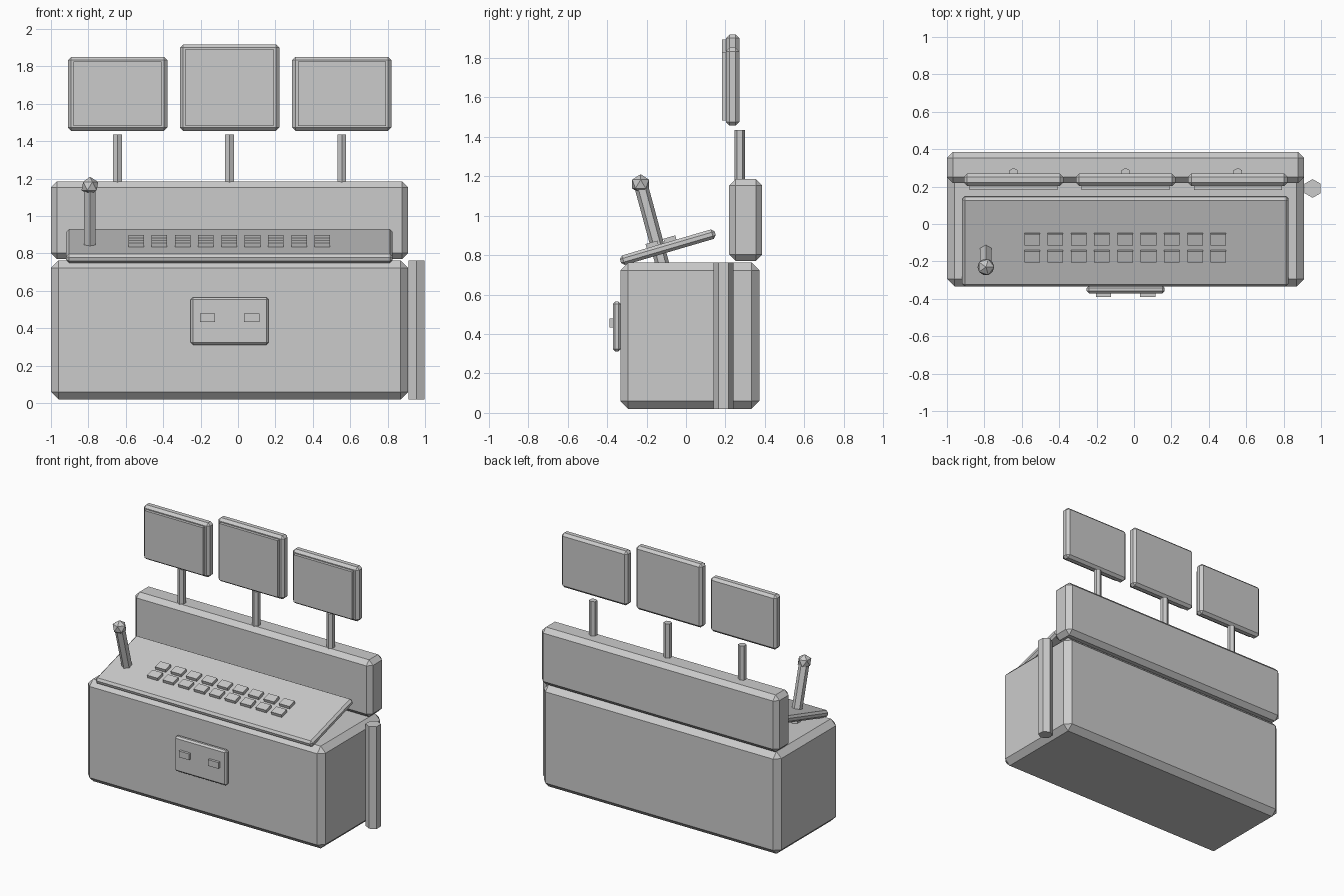
import bpy, math
from mathutils import Vector, Matrix

if "Cube" in bpy.data.objects:
    bpy.data.objects.remove(bpy.data.objects["Cube"])


def finish(obj, name, bevel=0.0):
    obj.name = name
    if bevel:
        m = obj.modifiers.new("chamfer", "BEVEL")
        m.width = bevel
        m.segments = 1
        m.limit_method = "NONE"
    return obj


def box(name, lo, hi, bevel=0.0):
    """Axis-aligned box between two corners."""
    lo, hi = Vector(lo), Vector(hi)
    bpy.ops.mesh.primitive_cube_add(size=1, location=(lo + hi) / 2)
    obj = bpy.context.object
    obj.data.transform(Matrix.Diagonal((*(hi - lo), 1)))
    return finish(obj, name, bevel)


def tilted_box(name, centre, size, angle, bevel=0.0):
    h = Vector(size) / 2
    obj = box(name, -h, h, bevel)
    obj.location = centre
    obj.rotation_euler.x = angle
    return obj


def hex_rod(name, centre, radius, length, tilt=0.0):
    bpy.ops.mesh.primitive_cylinder_add(vertices=6, radius=radius, depth=length,
                                        location=centre, rotation=(tilt, 0, 0))
    return finish(bpy.context.object, name)


# Cabinet, back panel and side pipe
box("cabinet", (-1.0, -0.333, 0.02), (0.91, 0.372, 0.763), 0.04)
box("back_panel", (-1.0, 0.219, 0.77), (0.91, 0.386, 1.185), 0.032)
hex_rod("side_pipe", (0.955, 0.19, 0.392), 0.05, 0.743)

# Sloped control desk
SLOPE = 0.285
DESK = Vector((-0.046, -0.092, 0.84))
tilted_box("control_desk", DESK, (1.745, 0.5, 0.05), SLOPE, 0.015)

# Two rows of keys lying on the desk
for row, y in enumerate((-0.081, -0.172)):
    z = DESK.z + (y - DESK.y) * math.tan(SLOPE) + 0.036
    for i in range(9):
        tilted_box(f"key_{row}_{i}", (-0.545 + i * 0.1245, y, z),
                   (0.083, 0.062, 0.025), SLOPE)

# Lever with a faceted knob
LEAN = 0.265
knob = Vector((-0.792, -0.23, 1.16))
axis = Vector((0, -math.sin(LEAN), math.cos(LEAN)))
hex_rod("lever", knob - axis * 0.21, 0.035, 0.42, LEAN)
bpy.ops.mesh.primitive_ico_sphere_add(subdivisions=1, radius=0.05, location=knob)
finish(bpy.context.object, "lever_knob")

# Front plate with two switches
box("front_plate", (-0.253, -0.371, 0.311), (0.164, -0.331, 0.565), 0.012)
for i, x in enumerate((-0.163, 0.073)):
    box(f"switch_{i}", (x - 0.041, -0.389, 0.433), (x + 0.041, -0.36, 0.478))

# Three monitors on posts, the middle one taller
for i, (x, top) in enumerate(((-0.644, 1.851), (-0.045, 1.918), (0.555, 1.851))):
    hex_rod(f"monitor_post_{i}", (x, 0.273, 1.29), 0.027, 0.29)
    box(f"monitor_{i}", (x - 0.266, 0.203, 1.456), (x + 0.266, 0.27, top), 0.018)
    box(f"screen_{i}", (x - 0.235, 0.183, 1.481), (x + 0.235, 0.215, top - 0.025))
